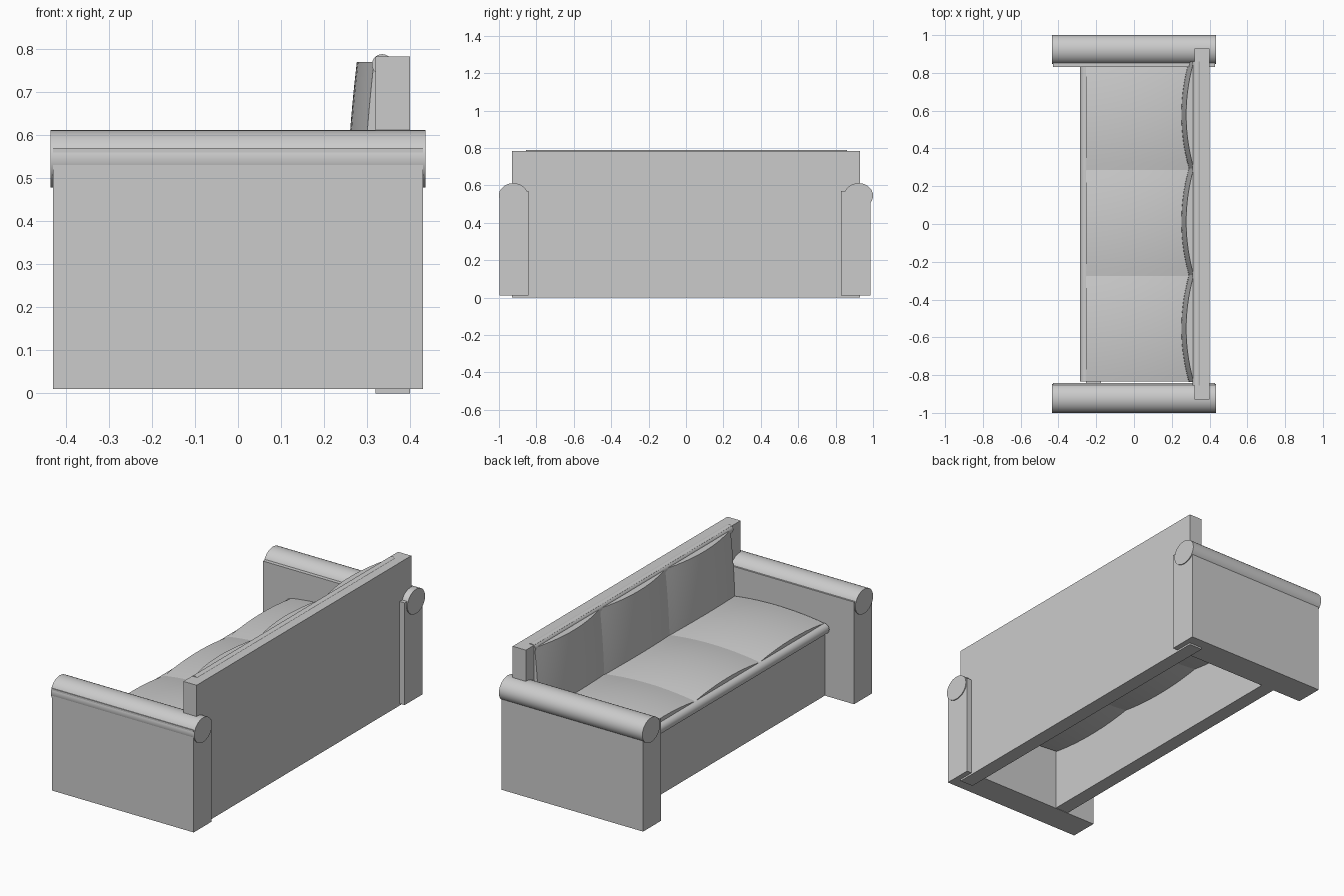
import bpy, bmesh, math

if "Cube" in bpy.data.objects:
    bpy.data.objects.remove(bpy.data.objects["Cube"])


def finish(name, bm, smooth=None):
    bmesh.ops.recalc_face_normals(bm, faces=bm.faces)
    me = bpy.data.meshes.new(name)
    bm.to_mesh(me)
    bm.free()
    ob = bpy.data.objects.new(name, me)
    bpy.context.collection.objects.link(ob)
    if smooth:
        bpy.ops.object.select_all(action='DESELECT')
        ob.select_set(True)
        bpy.context.view_layer.objects.active = ob
        bpy.ops.object.shade_smooth_by_angle(angle=math.radians(smooth))
    return ob


def box(name, x, y, z):
    bm = bmesh.new()
    bmesh.ops.create_cube(bm, size=1)
    for v in bm.verts:
        v.co = [(a + b) / 2 + c * (b - a) for (a, b), c in zip((x, y, z), v.co)]
    return finish(name, bm)


def roll(name, axis, centre, length, r1, rz):
    """Elliptical cylinder lying along x or y."""
    bm = bmesh.new()
    bmesh.ops.create_cone(bm, cap_ends=True, segments=32, radius1=1, radius2=1, depth=length)
    for v in bm.verts:
        a, b, c = v.co
        off = (c, a * r1, b * rz) if axis == 'x' else (a * r1, c, b * rz)
        v.co = [o + p for o, p in zip(off, centre)]
    return finish(name, bm, 35)


def cushion(name, front, back, n=14):
    """Closed pillow between two surfaces given as functions of u, v in -1..1."""
    bm = bmesh.new()
    grids = []
    for f in (front, back):
        grids.append([[bm.verts.new(f(2 * i / n - 1, 2 * j / n - 1))
                       for j in range(n + 1)] for i in range(n + 1)])
    for g in grids:
        for i in range(n):
            for j in range(n):
                bm.faces.new((g[i][j], g[i + 1][j], g[i + 1][j + 1], g[i][j + 1]))
    rim = ([(i, 0) for i in range(n)] + [(n, j) for j in range(n)] +
           [(i, n) for i in range(n, 0, -1)] + [(0, j) for j in range(n, 0, -1)])
    p, q = grids
    for (a, b), (c, d) in zip(rim, rim[1:] + rim[:1]):
        bm.faces.new((p[a][b], p[c][d], q[c][d], q[a][b]))
    return finish(name, bm, 40)


# Frame: back board and front board
box("back_board", (0.32, 0.40), (-0.93, 0.93), (0, 0.783))
box("front_board", (-0.255, -0.175), (-0.90, 0.90), (0.012, 0.38))

# Arms: slabs with a padded roll on top
for side, y0, y1, yc in (("near", -0.998, -0.842, -0.923), ("far", 0.83, 0.986, 0.923)):
    box(side + "_arm", (-0.43, 0.43), (y0, y1), (0.01, 0.57))
    roll(side + "_arm_roll", 'x', (0, yc, 0.545), 0.87, 0.077, 0.067)

# Rolls along the seat front and the top of the back
roll("seat_front_roll", 'y', (-0.257, 0.003, 0.383), 1.675, 0.028, 0.028)
roll("back_top_roll", 'y', (0.335, 0.003, 0.764), 1.715, 0.024, 0.024)

# Three seat and three back cushions
W = 0.28
for k in (-1, 0, 1):
    def seat(sign, yc=k * 2 * W + 0.005):
        return lambda u, v: (0.03 + 0.285 * u, yc + W * v,
                             0.385 + sign * (0.025 + 0.022 * (1 - u * u) + 0.022 * (1 - v * v)))
    cushion(f"seat_cushion_{k + 2}", seat(1), seat(-1))

    def back_face(u, v, yc=k * 2 * W * 1.01 + 0.012):
        x = 0.303 + 0.013 * u - 0.04 * (1 - v * v) - 0.004 * (1 - u * u)
        return (x, yc + W * 1.01 * v, 0.59 + 0.18 * u)

    def back_rear(u, v, yc=k * 2 * W * 1.01 + 0.012):
        return (0.335, yc + W * 1.01 * v, 0.59 + 0.18 * u)
    cushion(f"back_cushion_{k + 2}", back_face, back_rear)
